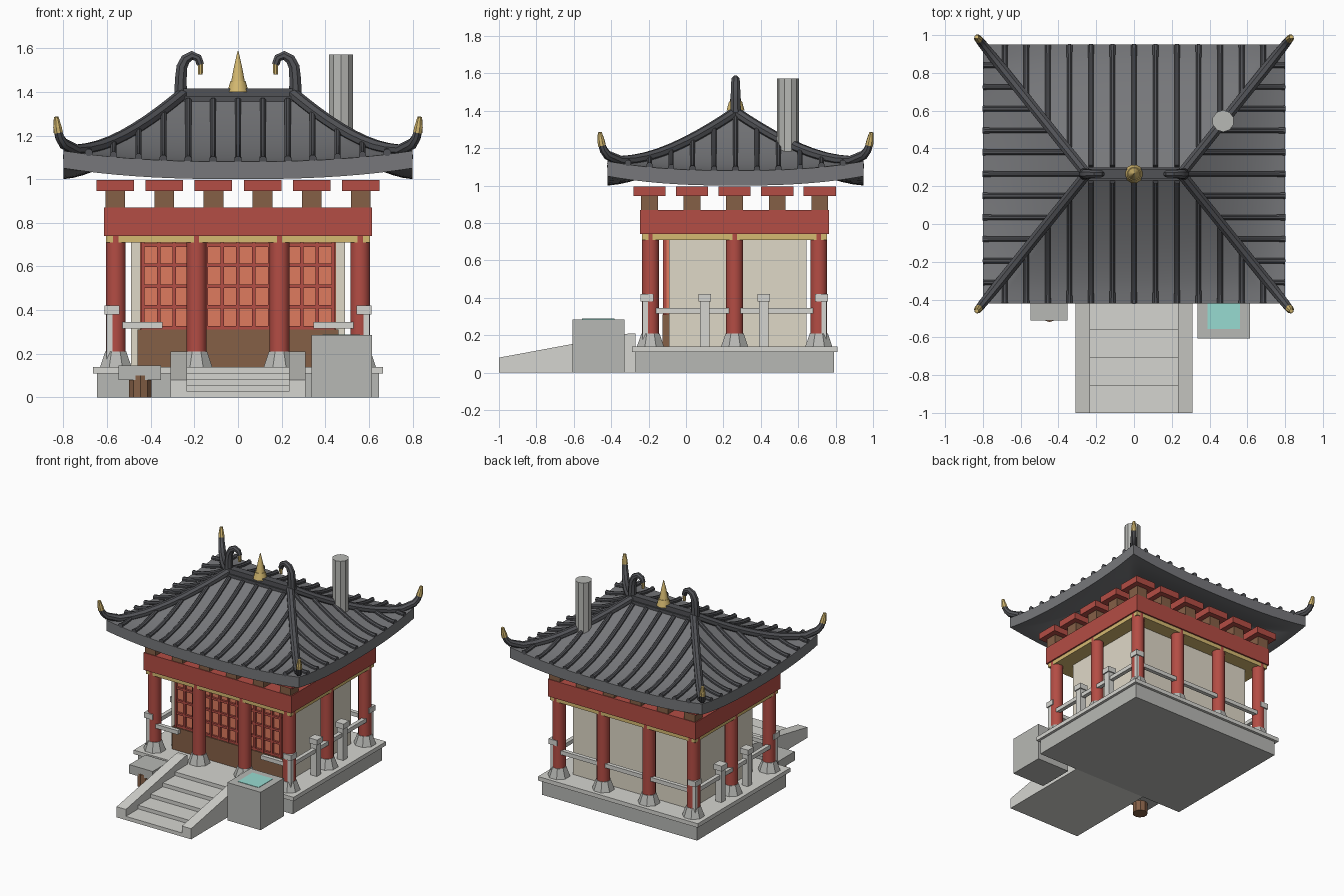
import bpy, bmesh, math
from mathutils import Vector

if "Cube" in bpy.data.objects:
    bpy.data.objects.remove(bpy.data.objects["Cube"])

CY = 0.26            # building centre in y
RY = 0.265           # roof centre in y
XR, XE, YE = 0.25, 0.55, 0.685   # ridge half length, extra x run, y run of the roof


def mat(name, r, g, b):
    m = bpy.data.materials.new(name)
    m.diffuse_color = [(c / 255) ** 2.2 for c in (r, g, b)] + [1]
    m.use_nodes = True
    m.node_tree.nodes["Principled BSDF"].inputs["Base Color"].default_value = m.diffuse_color
    return m


RED = mat("red_paint", 178, 78, 70)
SCREEN = mat("screen_orange", 222, 122, 95)
BROWN = mat("brown_wood", 132, 96, 72)
CREAM = mat("cream_plaster", 222, 215, 198)
GOLD = mat("gold", 212, 184, 112)
TILE = mat("roof_tile", 118, 119, 122)
RIB = mat("dark_tile", 82, 83, 87)
STONE = mat("stone", 182, 183, 179)
PALE = mat("pale_stone", 212, 212, 207)
WATER = mat("water", 150, 218, 208)


def finish(name, bm, m, smooth=None):
    bmesh.ops.recalc_face_normals(bm, faces=bm.faces)
    me = bpy.data.meshes.new(name)
    bm.to_mesh(me)
    bm.free()
    me.materials.append(m)
    ob = bpy.data.objects.new(name, me)
    bpy.context.collection.objects.link(ob)
    if smooth:
        bpy.ops.object.select_all(action='DESELECT')
        ob.select_set(True)
        bpy.context.view_layer.objects.active = ob
        bpy.ops.object.shade_smooth_by_angle(angle=math.radians(smooth))
    return ob


def boxes(name, items, m):
    """items: (x0, x1, y0, y1, z0, z1)"""
    bm = bmesh.new()
    for x0, x1, y0, y1, z0, z1 in items:
        for v in bmesh.ops.create_cube(bm, size=1)["verts"]:
            v.co = ((x0 + x1) / 2 + v.co.x * (x1 - x0),
                    (y0 + y1) / 2 + v.co.y * (y1 - y0),
                    (z0 + z1) / 2 + v.co.z * (z1 - z0))
    return finish(name, bm, m)


def block(x, y, w, z0, z1):
    return (x - w / 2, x + w / 2, y - w / 2, y + w / 2, z0, z1)


def tubes(name, items, m, sides=8, smooth=None):
    """items: (points, radii, vector normal to the plane of the path)"""
    bm = bmesh.new()
    for pts, radii, n in items:
        pts, n = [Vector(p) for p in pts], Vector(n).normalized()
        rings = []
        for i, p in enumerate(pts):
            tan = (pts[min(i + 1, len(pts) - 1)] - pts[max(i - 1, 0)]).normalized()
            up = tan.cross(n)
            rings.append([bm.verts.new(p + radii[i] * (n * math.cos(a) + up * math.sin(a)))
                          for a in (2 * math.pi * (k + .5) / sides for k in range(sides))])
        for a, b in zip(rings, rings[1:]):
            for k in range(sides):
                j = (k + 1) % sides
                bm.faces.new((a[k], a[j], b[j], b[k]))
        bm.faces.new(rings[0])
        bm.faces.new(rings[-1])
    return finish(name, bm, m, smooth)


def upright(x, y, prof):
    return ([(x, y, z) for r, z in prof], [r for r, z in prof], (1, 0, 0))


# --- stone platform, steps and stair cheeks
boxes("platform", [(-.645, .645, -.27, .79, 0, .11)], STONE)
boxes("platform_slab", [(-.665, .665, -.29, .81, .11, .14)], PALE)
boxes("steps", [(-.233, .233, -1 + .146 * i, -.27, 0, .028 * (i + 1)) for i in range(5)], PALE)
bm = bmesh.new()
for x0, x1 in ((-.31, -.233), (.233, .31)):
    a, b = [[bm.verts.new((x, y, z)) for y, z in ((-1, 0), (-1, .08), (-.3, .21), (-.27, .21), (-.27, 0))]
            for x in (x0, x1)]
    bm.faces.new(a)
    bm.faces.new(b)
    for k in range(5):
        j = (k + 1) % 5
        bm.faces.new((a[k], a[j], b[j], b[k]))
finish("stair_cheeks", bm, PALE)

# --- walls, door panel and lattice screen
boxes("walls", [(-.49, .49, -.09, .645, .14, .72)], CREAM)
boxes("door_panel", [(-.46, .46, -.125, -.085, .14, .31)], BROWN)
boxes("screen", [(-.45, .45, -.105, -.085, .31, .71)], SCREEN)
bars = [(x - .008, x + .008, -.122, -.1, .31, .71) for x in (-.437 + .0728 * i for i in range(13))]
bars += [(-.445, .445, -.12, -.1, z - .008, z + .008) for z in (.32, .415, .51, .605, .697)]
boxes("lattice", bars, RED)

# --- columns with stone feet
cols = [(x, CY + s * .45) for x in (-.56, -.19, .19, .56) for s in (-1, 1)] + [(-.56, CY), (.56, CY)]
tubes("columns", [upright(x, y, ((.046, .14), (.046, .745))) for x, y in cols], RED, 16, 40)
tubes("column_feet", [upright(x, y, ((.078, .14), (.052, .21))) for x, y in cols], STONE, 8)

# --- gold band, beam and bracket blocks
boxes("gold_band", [(-.604, .604, CY - .494, CY + .494, .71, .74)], GOLD)
boxes("beam", [(-.615, .615, CY - .505, CY + .505, .74, .87)], RED)
br = [(-.562 + .2248 * i, CY + s * .455) for i in range(6) for s in (-1, 1)]
br += [(s * .562, CY + .2275 * j) for s in (-1, 1) for j in (-1, 0, 1)]
boxes("bracket_stems", [block(x, y, .09, .87, .945) for x, y in br], BROWN)
boxes("bracket_caps", [block(x, y, .172, .945, .995) for x, y in br], RED)

# --- railing
posts = [(s * .578, y) for s in (-1, 1) for y in (-.208, .10, .415, .725)]
boxes("rail_posts", [block(x, y, .05, .14, .38) for x, y in posts], PALE)
boxes("rail_caps", [block(x, y, .068, .38, .42) for x, y in posts], PALE)
rails = [(s * .578 - .015, s * .578 + .015, -.208, .725, .315, .345) for s in (-1, 1)]
rails += [(-.578, .578, .71, .74, .315, .345),
          (-.578, -.345, -.223, -.193, .315, .345), (.345, .578, -.223, -.193, .315, .345)]
boxes("rails", rails, PALE)


# --- curved hip roof
def height(t, s):
    return 1.08 + .30 * (1 - t) ** 1.55 + .05 * t ** 4 * abs(s) ** 2.5


def front_pt(t, s, d=0, sign=-1):
    return Vector((s * (XR + XE * t), RY + sign * YE * t, height(t, s) + d))


def side_pt(t, s, d=0, sign=1):
    return Vector((sign * (XR + XE * t), RY + s * YE * t, height(t, s) + d))


bm = bmesh.new()
NT, NS = 12, 20
for fn in (front_pt, side_pt):
    for sign in (-1, 1):
        layers = [[[bm.verts.new(fn(i / NT, -1 + 2 * j / NS, d, sign)) for j in range(NS + 1)]
                   for i in range(NT + 1)] for d in (0, -.08)]
        for g in layers:
            for i in range(NT):
                for j in range(NS):
                    bm.faces.new((g[i][j], g[i][j + 1], g[i + 1][j + 1], g[i + 1][j]))
        top, low = layers[0][NT], layers[1][NT]
        for j in range(NS):
            bm.faces.new((top[j], top[j + 1], low[j + 1], low[j]))
bmesh.ops.remove_doubles(bm, verts=bm.verts, dist=.0005)
finish("roof", bm, TILE, 35)

# --- tile ribs
ribs = []
for sign in (-1, 1):
    for i in range(-6, 7):
        x = i * .114
        t0 = max(.06, (abs(x) - XR) / XE)
        ts = [t0 + (1 - t0) * k / 8 for k in range(9)]
        ribs.append(([front_pt(t, x / (XR + XE * t), .008, sign) for t in ts], [.015] * 8 + [.018], (1, 0, 0)))
    for i in range(-5, 6):
        y = i * .115
        t0 = max(.06, abs(y) / YE)
        ts = [t0 + (1 - t0) * k / 8 for k in range(9)]
        ribs.append(([side_pt(t, y / (YE * t), .008, sign) for t in ts], [.015] * 8 + [.018], (0, 1, 0)))
tubes("tile_ribs", ribs, RIB, 8, 40)

# --- hip ridges with upturned horns and gold tips
hips, tips = [], []
for sx in (-1, 1):
    for sy in (-1, 1):
        def at(t, z):
            return (sx * (XR + XE * t), RY + sy * YE * t, z)
        n = (-sy * YE, sx * XE, 0)
        pts = [at(t, height(t, 1) + .012) for t in (k / 10 for k in range(10))]
        pts += [at(1, 1.163), at(1.03, 1.19), at(1.048, 1.225)]
        hips.append((pts, [.029] * 9 + [.027, .025, .022, .019], n))
        tips.append(([at(1.043, 1.215), at(1.05, 1.24), at(1.06, 1.285)], [.022, .02, .011], n))
tubes("hip_ridges", hips, RIB, 8, 40)
tubes("horn_tips", tips, GOLD, 8)

# --- main ridge, hooked ridge ends, finial
boxes("ridge", [(-.25, .25, RY - .035, RY + .035, 1.33, 1.38), (-.27, .27, RY - .026, RY + .026, 1.38, 1.415)], RIB)
hook = [(.263, 1.39), (.262, 1.46), (.257, 1.515), (.24, 1.55), (.21, 1.567), (.183, 1.555), (.172, 1.525)]
hr = [.031, .029, .027, .025, .022, .02, .018]
tubes("ridge_hooks", [([(s * x, RY, z) for x, z in hook], hr, (0, 1, 0)) for s in (-1, 1)], RIB, 8, 40)
tubes("hook_tips", [upright(s * .172, RY, ((.011, 1.48), (.014, 1.53))) for s in (-1, 1)], GOLD, 8)
tubes("finial", [upright(0, RY, ((.05, 1.4), (.036, 1.45))),
                 upright(0, RY, ((.032, 1.45), (.018, 1.52), (.002, 1.588)))], GOLD, 12, 40)

# --- chimney, water basin, stool
tubes("chimney", [upright(.472, .545, ((.058, 1.12), (.058, 1.572)))], STONE, 10)
boxes("basin", [(.336, .613, -.607, -.33, 0, .285)], STONE)
boxes("basin_water", [(.388, .56, -.555, -.383, .27, .288)], WATER)
boxes("stool_seat", [(-.547, -.352, -.512, -.32, .08, .147)], STONE)
tubes("stool_leg", [upright(-.447, -.465, ((.054, 0), (.054, .1)))], BROWN, 10)
